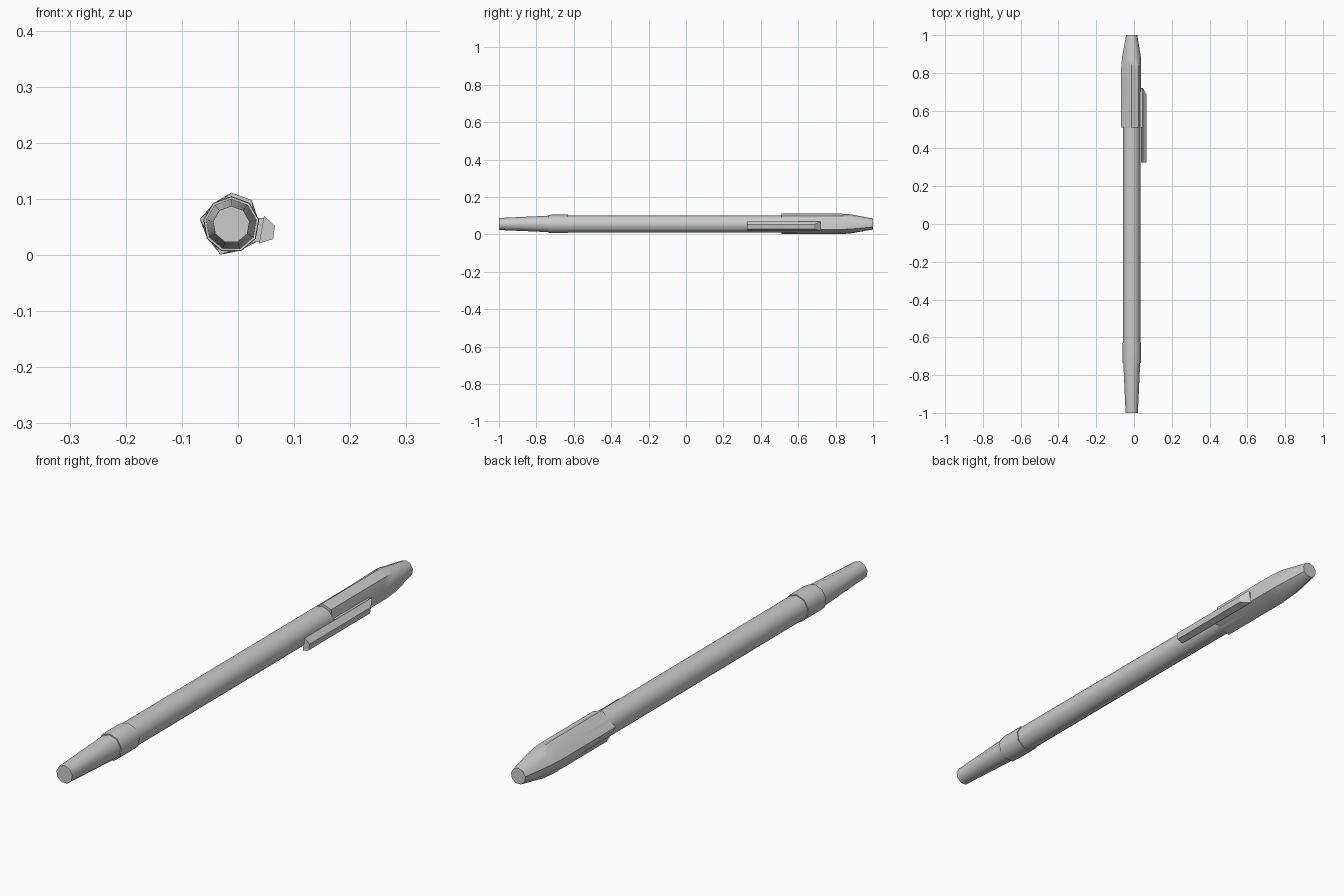
import bpy
import bmesh
from math import cos, sin, radians

if "Cube" in bpy.data.objects:
    bpy.data.objects.remove(bpy.data.objects["Cube"])

CX, CZ = -0.012, 0.0545      # pen axis
SIDES = 9


def loft(name, rings, smooth=45):
    """Skin a list of equal-length point rings and close both ends."""
    bm = bmesh.new()
    loops = [[bm.verts.new(p) for p in ring] for ring in rings]
    n = len(loops[0])
    for a, b in zip(loops, loops[1:]):
        for i in range(n):
            j = (i + 1) % n
            bm.faces.new((a[i], a[j], b[j], b[i]))
    bm.faces.new(loops[0])
    bm.faces.new(loops[-1])
    bmesh.ops.recalc_face_normals(bm, faces=bm.faces)
    mesh = bpy.data.meshes.new(name)
    bm.to_mesh(mesh)
    bm.free()
    ob = bpy.data.objects.new(name, mesh)
    bpy.context.collection.objects.link(ob)
    bpy.ops.object.select_all(action='DESELECT')
    ob.select_set(True)
    bpy.context.view_layer.objects.active = ob
    bpy.ops.object.shade_smooth_by_angle(angle=radians(smooth))
    return ob


def ring(y, radius, between=None):
    """Nine-sided ring; 'between' sets the radius of the in-between corners."""
    pts = []
    for i in range(SIDES):
        r = between if between is not None and i % 2 else radius
        a = radians(90 + 360 / SIDES * i)
        pts.append((CX + r * cos(a), y, CZ + r * sin(a)))
    return pts


# Long barrel, running up inside the cap
loft("barrel", [ring(-0.70, 0.047), ring(0.84, 0.047)])

# Collar and tapered end plug
loft("collar", [ring(-0.735, 0.0495), ring(-0.72, 0.0505), ring(-0.63, 0.0505)])
loft("end_plug", [ring(-1.0, 0.033), ring(-0.72, 0.046)])

# Cap: five ridges at the open end, rounding out towards the tapered tip
loft("cap", [
    ring(0.51, 0.0570, 0.0437),
    ring(0.82, 0.0570, 0.0490),
    ring(0.88, 0.0525, 0.0495),
    ring(1.0, 0.0300),
])

# Clip: a four-cornered bar with a slanted back end
section = [(0.0464, 0.070), (0.066, 0.052), (0.0625, 0.0285), (0.0375, 0.021)]
back = [0.72, 0.685, 0.685, 0.72]
loft("clip", [[(x, 0.325, z) for x, z in section],
              [(x, y, z) for (x, z), y in zip(section, back)]], 30)

# Root joining the clip to the cap
root = [(0.020, 0.066), (0.047, 0.066), (0.040, 0.024), (0.020, 0.024)]
loft("clip_root", [[(x, y, z) for x, z in root] for y in (0.51, 0.715)], 30)
